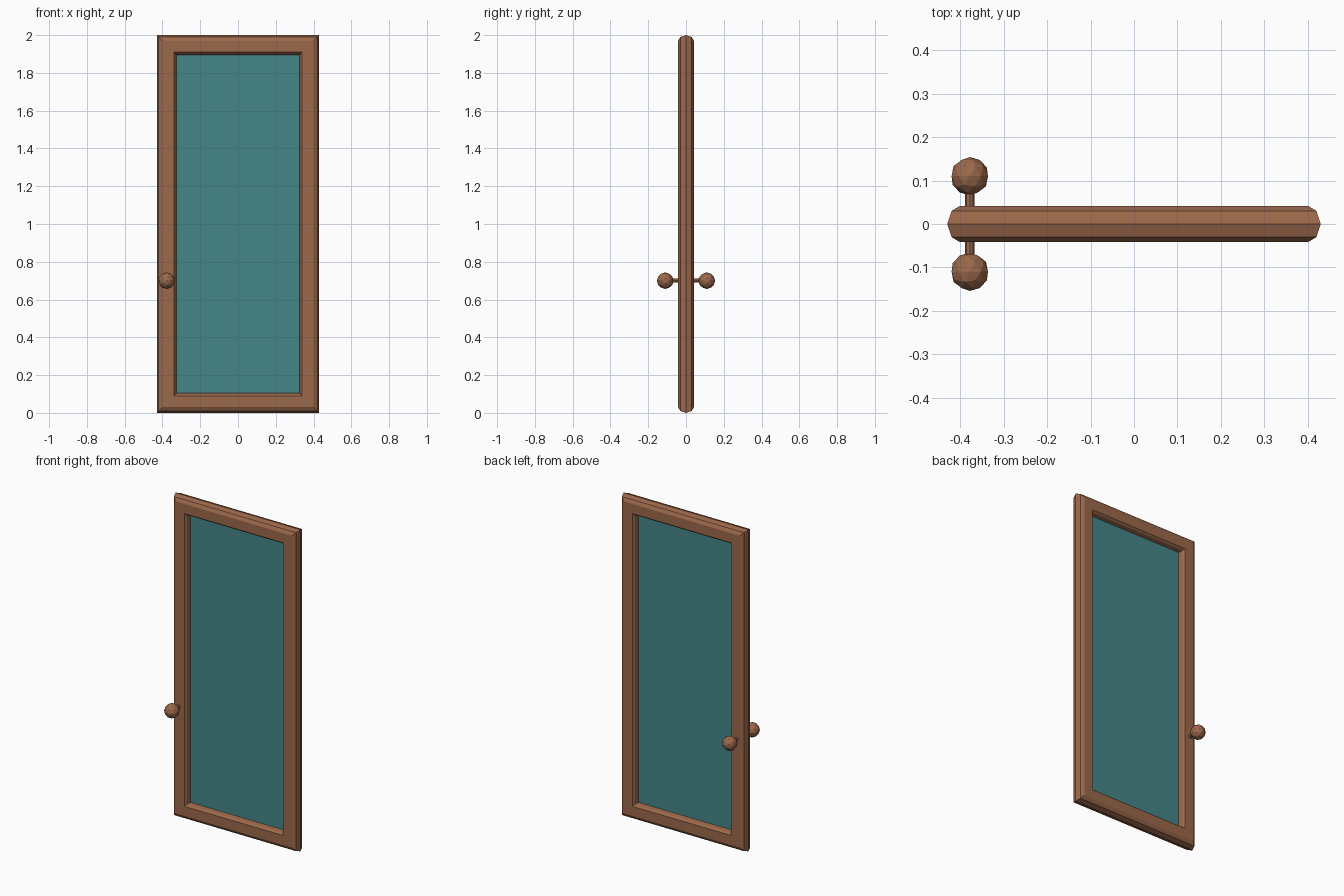
import bpy, bmesh, math
from mathutils import Matrix

if "Cube" in bpy.data.objects:
    bpy.data.objects.remove(bpy.data.objects["Cube"])


def material(name, color):
    m = bpy.data.materials.new(name)
    m.diffuse_color = color
    m.use_nodes = True
    m.node_tree.nodes["Principled BSDF"].inputs["Base Color"].default_value = m.diffuse_color
    return m


wood = material("wood", (0.33, 0.14, 0.07, 1))
glass = material("glass", (0.06, 0.24, 0.25, 0.9))


def add_object(name, bm, mat):
    bmesh.ops.recalc_face_normals(bm, faces=bm.faces[:])
    me = bpy.data.meshes.new(name)
    bm.to_mesh(me)
    bm.free()
    me.materials.append(mat)
    ob = bpy.data.objects.new(name, me)
    bpy.context.collection.objects.link(ob)
    return ob


HALF_W, HEIGHT = 0.43, 2.0

# Frame: rounded section (inset from outer edge, depth) swept around a mitred rectangle
half = [(0, 0), (0.01, 0.03), (0.03, 0.042), (0.09, 0.042), (0.1, 0.03), (0.105, 0)]
section = half + [(i, -d) for i, d in half[-2:0:-1]]
bm = bmesh.new()
rings = []
for sx, top in ((-1, 0), (1, 0), (1, 1), (-1, 1)):
    rings.append([bm.verts.new((sx * (HALF_W - i), d, HEIGHT - i if top else i))
                  for i, d in section])
n = len(section)
for k in range(4):
    a, b = rings[k], rings[(k + 1) % 4]
    for j in range(n):
        bm.faces.new((a[j], a[(j + 1) % n], b[(j + 1) % n], b[j]))
add_object("door_frame", bm, wood)

# Glass pane
bm = bmesh.new()
bmesh.ops.create_cube(bm, size=1, matrix=Matrix.Translation((0, 0, HEIGHT / 2))
                      @ Matrix.Diagonal((0.655, 0.008, 1.795, 1)))
add_object("glass_pane", bm, glass)

# Knobs with stems, front and back
for side, y in (("front", -1), ("back", 1)):
    bm = bmesh.new()
    bmesh.ops.create_icosphere(bm, subdivisions=2, radius=0.044,
                               matrix=Matrix.Translation((-0.378, y * 0.11, 0.7))
                               @ Matrix.Rotation(-y * math.pi / 2, 4, 'X'))
    add_object(side + "_knob", bm, wood)
    bm = bmesh.new()
    bmesh.ops.create_cone(bm, cap_ends=True, segments=8, radius1=0.011, radius2=0.011,
                          depth=0.06, matrix=Matrix.Translation((-0.378, y * 0.06, 0.7))
                          @ Matrix.Rotation(math.pi / 2, 4, 'X'))
    add_object(side + "_knob_stem", bm, wood)
